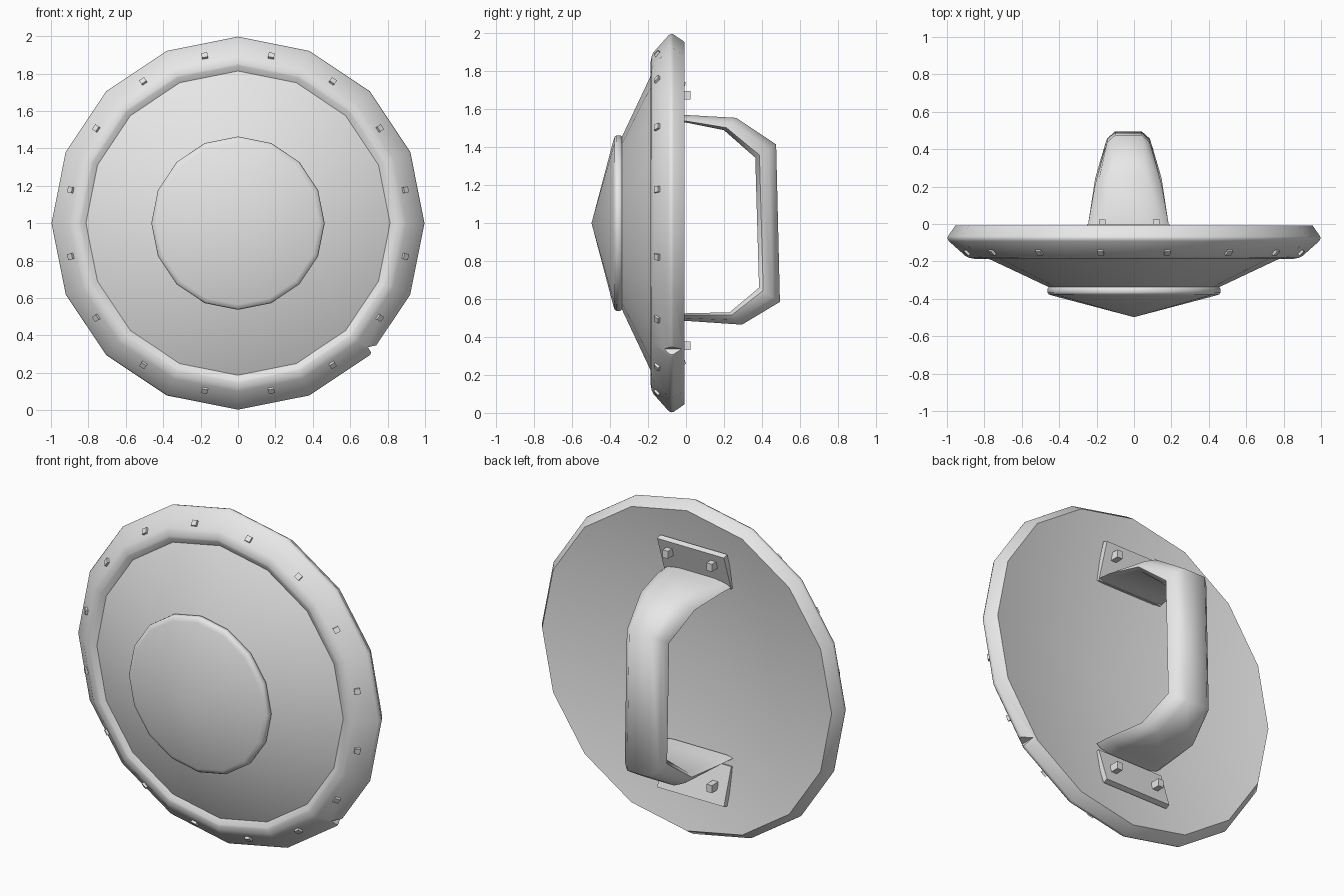
import bpy, bmesh, math
from mathutils import Matrix, Vector

cube = bpy.data.objects.get("Cube")
if cube:
    bpy.data.objects.remove(cube, do_unlink=True)

SIDES = 16
CENTRE_Z = 1.0

grey = bpy.data.materials.new("plain grey")
grey.use_nodes = True
grey.diffuse_color = (0.8, 0.8, 0.8, 1)
grey.node_tree.nodes["Principled BSDF"].inputs["Base Color"].default_value = (0.8, 0.8, 0.8, 1)


def finish(name, bm):
    """Turn a bmesh into a named grey object."""
    bmesh.ops.recalc_face_normals(bm, faces=bm.faces)
    mesh = bpy.data.meshes.new(name)
    bm.to_mesh(mesh)
    bm.free()
    mesh.materials.append(grey)
    obj = bpy.data.objects.new(name, mesh)
    bpy.context.collection.objects.link(obj)
    return obj


def smooth(obj, degrees):
    bpy.ops.object.select_all(action='DESELECT')
    obj.select_set(True)
    bpy.context.view_layer.objects.active = obj
    bpy.ops.object.shade_smooth_by_angle(angle=math.radians(degrees))


def skin(bm, rings):
    """Bridge matching closed rings of vertices."""
    for a, b in zip(rings, rings[1:]):
        n = len(a)
        for i in range(n):
            j = (i + 1) % n
            bm.faces.new((a[i], a[j], b[j], b[i]))


def lathe(name, back_y, profile, front_y):
    """Turn (radius, y) points around the front-to-back axis, closed by two points."""
    bm = bmesh.new()
    rings = []
    for r, y in profile:
        ring = []
        for k in range(SIDES):
            a = math.tau * k / SIDES
            ring.append(bm.verts.new((r * math.cos(a), y, CENTRE_Z + r * math.sin(a))))
        rings.append(ring)
    skin(bm, rings)
    for ring, y in ((rings[0], back_y), (rings[-1], front_y)):
        tip = bm.verts.new((0, y, CENTRE_Z))
        for k in range(SIDES):
            bm.faces.new((ring[k], ring[(k + 1) % SIDES], tip))
    return finish(name, bm)


def box(bm, centre, size, turn=None):
    matrix = Matrix.Translation(centre) @ (turn or Matrix()) @ Matrix.Diagonal((*size, 1))
    bmesh.ops.create_cube(bm, size=1, matrix=matrix)


# Shield body: hollowed back, rounded rim, inner lip and dished front
body = lathe("shield_body", -0.2,
             [(0.955, -0.008), (0.995, -0.066), (0.997, -0.078), (0.99, -0.092), (0.9, -0.172),
              (0.88, -0.181), (0.853, -0.186), (0.842, -0.184), (0.813, -0.169), (0.45, -0.34)],
             -0.36)

# Battle nick in the rim
bm = bmesh.new()
front, back = ([bm.verts.new((x, y, z)) for x, z in ((0.695, 0.337), (0.80, 0.36), (0.725, 0.285))]
               for y in (-0.3, 0.1))
skin(bm, [front, back])
bm.faces.new(front)
bm.faces.new(back)
cutter = finish("nick_cutter", bm)
cutter.hide_render = True
cut = body.modifiers.new("nick", 'BOOLEAN')
cut.operation = 'DIFFERENCE'
cut.object = cutter
bpy.context.view_layer.objects.active = body
bpy.ops.object.modifier_apply(modifier="nick")
bpy.data.objects.remove(cutter, do_unlink=True)
smooth(body, 40)

# Central boss with a softened edge
smooth(lathe("boss", -0.335, [(0.453, -0.335), (0.462, -0.345), (0.463, -0.365), (0.456, -0.376),
                              (0.435, -0.383)], -0.498), 60)

# Rim rivets, one on each facet
bm = bmesh.new()
for k in range(SIDES):
    a = math.tau * (k + 0.5) / SIDES
    lean = Matrix.Rotation(-a, 4, 'Y') @ Matrix.Rotation(math.radians(42), 4, 'Z')
    box(bm, Vector((0.909 * math.cos(a), -0.15, CENTRE_Z + 0.909 * math.sin(a))),
        (0.032, 0.024, 0.032), lean)
finish("rim_rivets", bm)

# Handle: wide flat arms narrowing into a rounded grip
# each station: inner (y, z), outer (y, z), half width
HANDLE_X = -0.03
stations = [((-0.085, 1.53), (-0.085, 1.575), 0.222),
            ((0.0, 1.53), (0.0, 1.57), 0.215),
            ((0.20, 1.49), (0.265, 1.555), 0.178),
            ((0.365, 1.345), (0.475, 1.415), 0.13),
            ((0.385, 0.66), (0.495, 0.585), 0.13),
            ((0.23, 0.53), (0.295, 0.465), 0.178),
            ((0.0, 0.525), (0.0, 0.485), 0.215),
            ((-0.085, 0.525), (-0.085, 0.48), 0.222)]
section = [(-0.8, 0), (0.8, 0), (1, 0.2), (0.88, 0.65), (0.55, 1),
           (-0.55, 1), (-0.88, 0.65), (-1, 0.2)]
bm = bmesh.new()
rings = []
for inner, outer, half in stations:
    p, q = Vector((0, *inner)), Vector((0, *outer))
    rings.append([bm.verts.new(p.lerp(q, t) + Vector((HANDLE_X + s * half, 0, 0)))
                  for s, t in section])
skin(bm, rings)
bm.faces.new(rings[0])
bm.faces.new(rings[-1])
smooth(finish("handle", bm), 60)

# Tilted mounting plates following the hollow, with two rivets each
for name, side, rivet_z in (("upper", 1, 1.675), ("lower", -1, 0.355)):
    tilt = Matrix.Rotation(math.radians(-side * 18), 4, 'X')
    bm = bmesh.new()
    box(bm, (HANDLE_X, -0.05, CENTRE_Z + side * 0.64), (0.44, 0.032, 0.225), tilt)
    finish(name + "_handle_plate", bm)
    bm = bmesh.new()
    for x in (-0.17, 0.12):
        box(bm, (x, -0.005, rivet_z), (0.036, 0.06, 0.045))
    finish(name + "_plate_rivets", bm)
